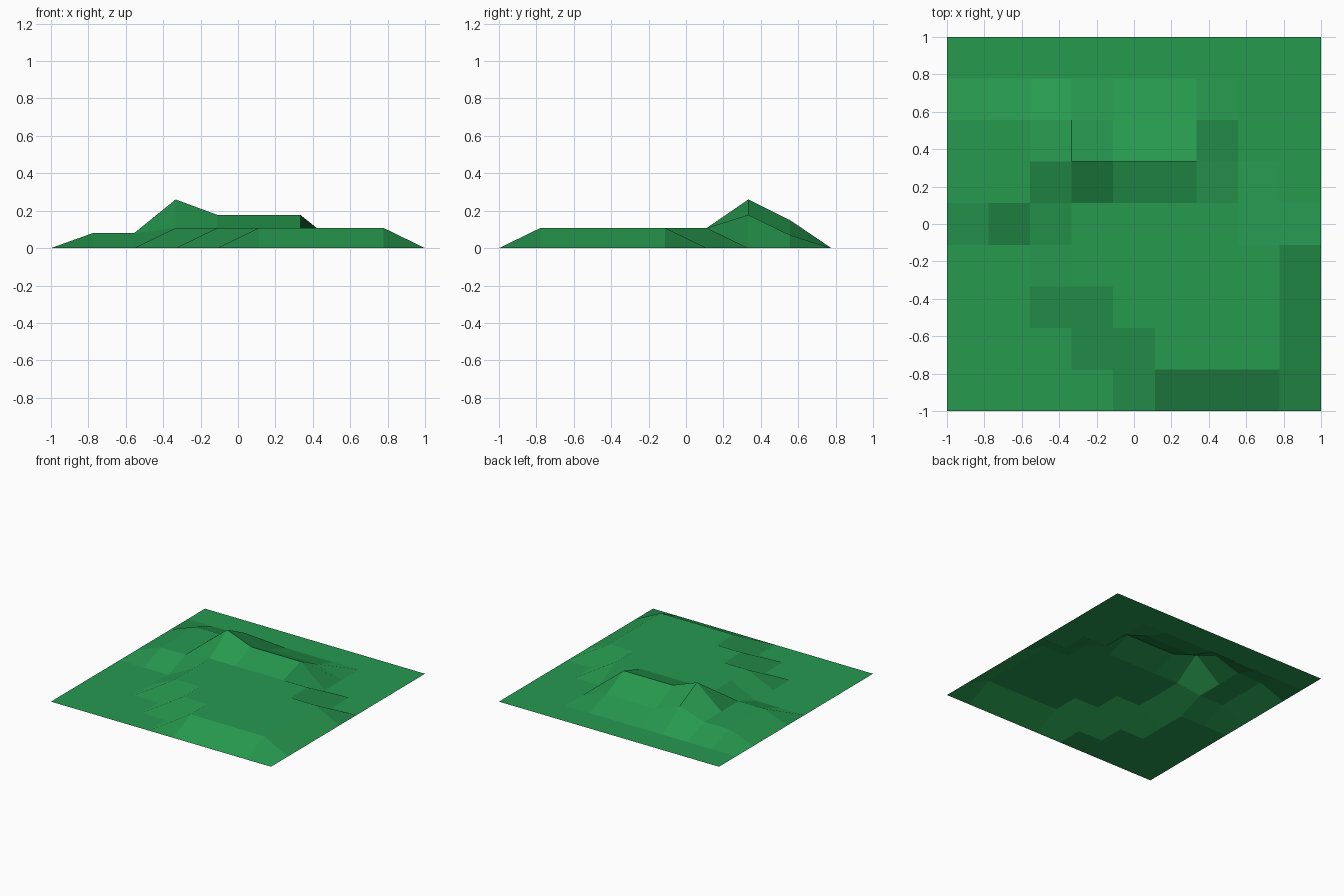
import bpy, bmesh

if "Cube" in bpy.data.objects:
    bpy.data.objects.remove(bpy.data.objects["Cube"])

# One flat green for the whole terrain
green = bpy.data.materials.new("grass_green")
green.diffuse_color = (0.020, 0.319, 0.078, 1)
green.use_nodes = True
green.node_tree.nodes["Principled BSDF"].inputs["Base Color"].default_value = green.diffuse_color

# Square ground sheet of 9 x 9 tiles
N = 9
bm = bmesh.new()
bmesh.ops.create_grid(bm, x_segments=N, y_segments=N, size=1)

# Raised runs of grid points: (row, first column, last column, height)
runs = [(r, 1, 2, 0.08) for r in (5, 6, 7)]                 # low west terrace
runs += [(1, 5, 8, 0.108), (2, 4, 8, 0.108), (3, 3, 8, 0.108),
         (4, 3, 8, 0.108), (5, 3, 7, 0.108)]                # stepped plateau
runs += [(6, 3, 3, 0.26), (6, 4, 6, 0.178)]                 # peak and ridge
runs += [(7, 3, 3, 0.15), (7, 4, 6, 0.07)]                  # back slope

for v in bm.verts:
    col = round((v.co.x + 1) * N / 2)
    row = round((v.co.y + 1) * N / 2)
    v.co.z = next((h for r, a, b, h in runs if r == row and a <= col <= b), 0)

mesh = bpy.data.meshes.new("terrain")
bm.to_mesh(mesh)
bm.free()
mesh.materials.append(green)
bpy.context.collection.objects.link(bpy.data.objects.new("terrain", mesh))
